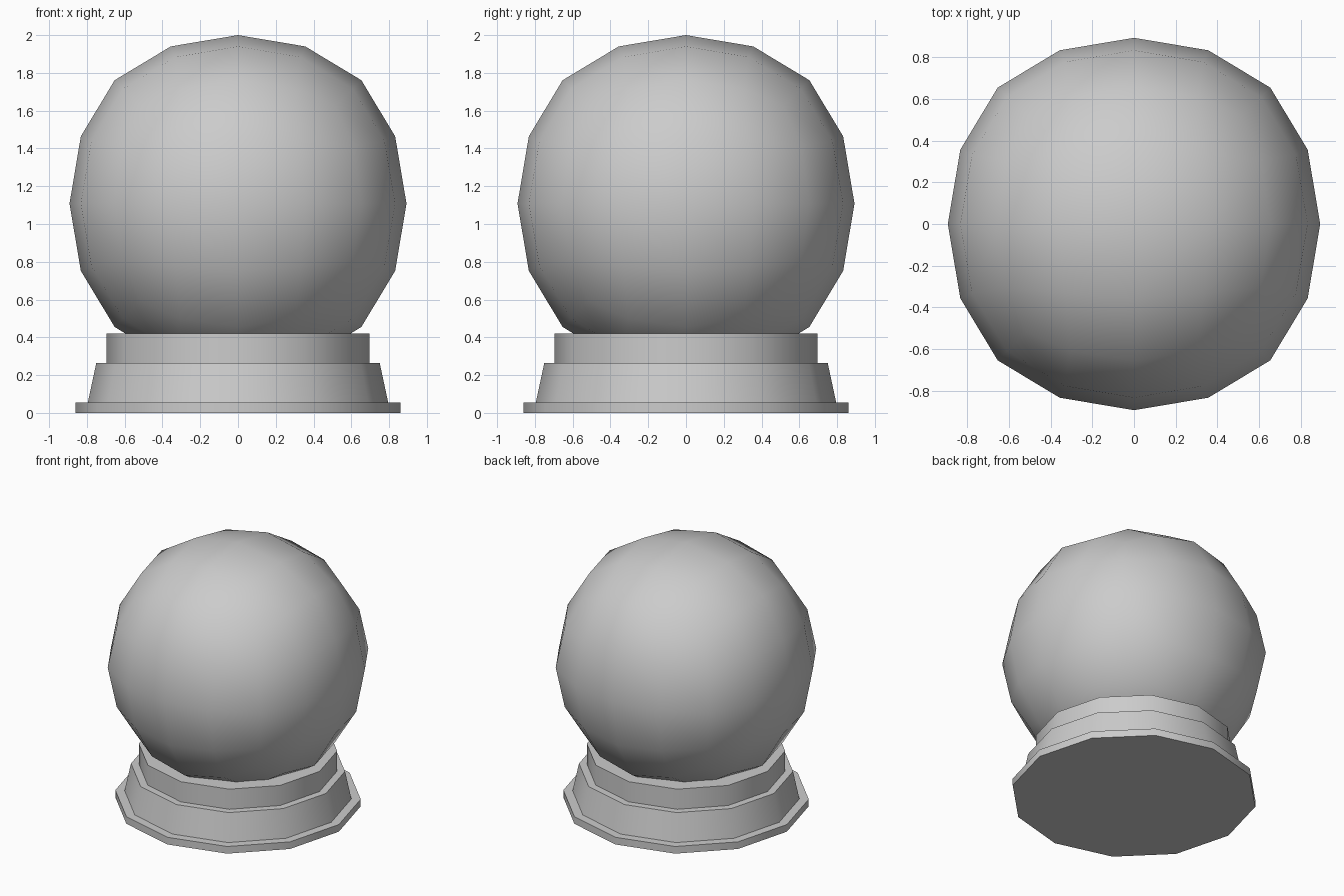
import bpy, bmesh, math

if "Cube" in bpy.data.objects:
    bpy.data.objects.remove(bpy.data.objects["Cube"])

# Globe: cube rounded by two levels of subdivision
bpy.ops.mesh.primitive_cube_add(size=2)
globe = bpy.context.object
globe.name = "globe"
sub = globe.modifiers.new("round", 'SUBSURF')
sub.levels = sub.render_levels = 2
sub.use_limit_surface = False
bpy.ops.object.modifier_apply(modifier=sub.name)
r = max(v.co.z for v in globe.data.vertices)
for v in globe.data.vertices:
    v.co *= 0.892 / r
    v.co.z += 2.0 - 0.892
bpy.ops.object.shade_smooth()

# Stepped base: 12-sided turned profile (radius, height)
SIDES = 12
profile = [(0.86, 0), (0.86, 0.055), (0.795, 0.055), (0.75, 0.265),
           (0.695, 0.265), (0.695, 0.42)]
bm = bmesh.new()
rings = []
for rad, z in profile:
    rings.append([bm.verts.new((rad * math.cos(a), rad * math.sin(a), z))
                  for a in (math.tau * i / SIDES for i in range(SIDES))])
for lo, hi in zip(rings, rings[1:]):
    for i in range(SIDES):
        j = (i + 1) % SIDES
        bm.faces.new((lo[i], lo[j], hi[j], hi[i]))
bm.faces.new(rings[0][::-1])
bm.faces.new(rings[-1])
mesh = bpy.data.meshes.new("base")
bm.to_mesh(mesh)
bm.free()
base = bpy.data.objects.new("base", mesh)
bpy.context.collection.objects.link(base)
bpy.ops.object.select_all(action='DESELECT')
base.select_set(True)
bpy.context.view_layer.objects.active = base
bpy.ops.object.shade_smooth_by_angle(angle=math.radians(40))
